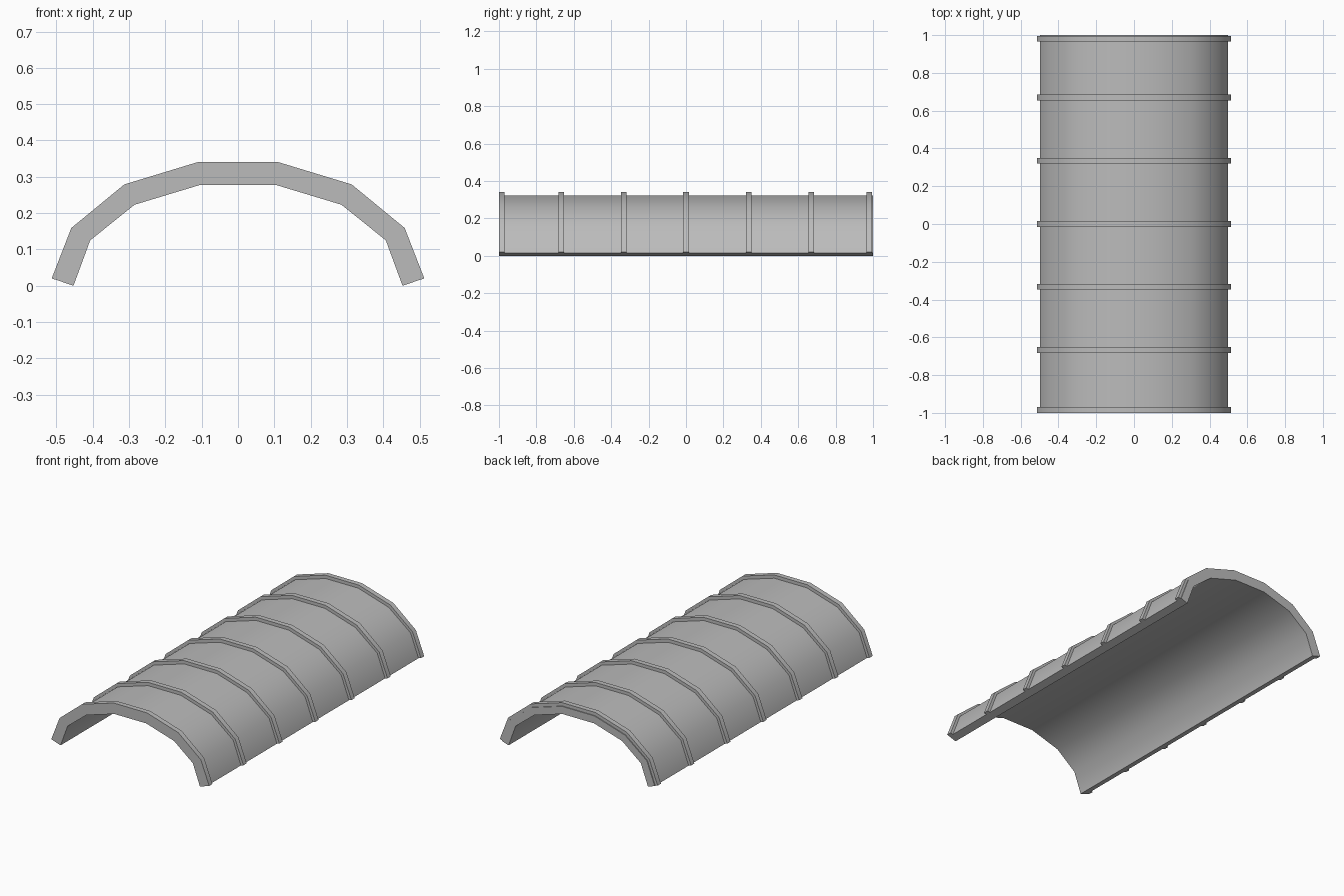
import bpy, bmesh, math

cube = bpy.data.objects.get("Cube")
if cube:
    bpy.data.objects.remove(cube, do_unlink=True)

grey = bpy.data.materials.new("plain grey")
grey.use_nodes = True
colour = (0.5, 0.5, 0.5, 1)
grey.diffuse_color = colour
grey.node_tree.nodes["Principled BSDF"].inputs["Base Color"].default_value = colour

# Half profiles (x, z) from the foot to the crown
INNER = [(0.453, 0.0), (0.407, 0.125), (0.285, 0.223), (0.103, 0.278)]
OUTER = [(0.497, 0.015), (0.446, 0.15), (0.304, 0.262), (0.106, 0.322)]
RIB = [(0.513, 0.02), (0.459, 0.159), (0.313, 0.279), (0.109, 0.341)]


def full_arch(half):
    return half + [(-x, z) for x, z in reversed(half)]


def arch(name, inner, outer, y0, y1):
    """Closed arched band between two profiles, running from y0 to y1."""
    bm = bmesh.new()
    rings = [[bm.verts.new((x, y, z)) for x, z in full_arch(p)]
             for p, y in ((inner, y0), (outer, y0), (outer, y1), (inner, y1))]
    for a, b in zip(rings, rings[1:] + rings[:1]):
        for i in range(len(a) - 1):
            bm.faces.new((a[i], a[i + 1], b[i + 1], b[i]))
    for end in (0, -1):
        bm.faces.new([ring[end] for ring in rings])
    bmesh.ops.recalc_face_normals(bm, faces=bm.faces)
    mesh = bpy.data.meshes.new(name)
    bm.to_mesh(mesh)
    bm.free()
    mesh.materials.append(grey)
    obj = bpy.data.objects.new(name, mesh)
    bpy.context.collection.objects.link(obj)
    bpy.ops.object.select_all(action="DESELECT")
    obj.select_set(True)
    bpy.context.view_layer.objects.active = obj
    bpy.ops.object.shade_smooth_by_angle(angle=math.radians(45))
    return obj


# Vaulted shell
arch("vault_shell", INNER, OUTER, -1, 1)

# Raised ribs; the back one sits just inside the shell's edge
for n, y in enumerate((-0.985, -0.667, -0.333, 0, 0.335, 0.67, 0.98)):
    arch(f"rib_{n + 1}", OUTER, RIB, y - 0.015, y + 0.015)
